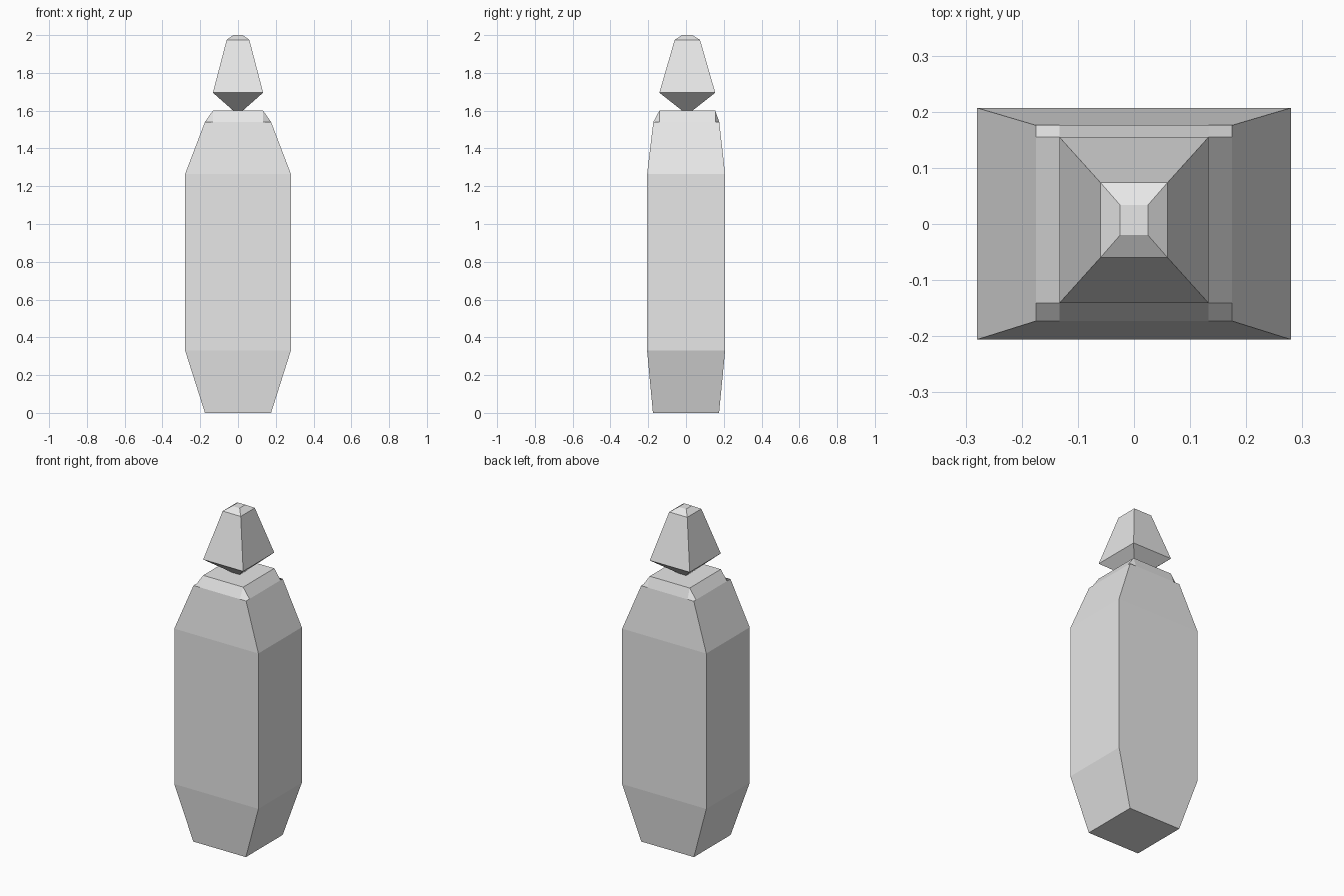
import bpy
import bmesh

cube = bpy.data.objects.get("Cube")
if cube:
    bpy.data.objects.remove(cube, do_unlink=True)

grey = bpy.data.materials.new("plain grey")
grey.use_nodes = True
colour = (0.8, 0.8, 0.8, 1)
grey.diffuse_color = colour
grey.node_tree.nodes["Principled BSDF"].inputs["Base Color"].default_value = colour


def corners(section):
    """Four corners, counter-clockwise, of a section (half width, front, back, height)."""
    hx, front, back, z = section
    return [(-hx, front, z), (hx, front, z), (hx, back, z), (-hx, back, z)]


def loft(bm, sections):
    """Stack rectangular sections with flat walls; return the vertex rings."""
    rings = [[bm.verts.new(p) for p in corners(s)] for s in sections]
    for low, high in zip(rings, rings[1:]):
        for i in range(4):
            j = (i + 1) % 4
            bm.faces.new((low[i], low[j], high[j], high[i]))
    bm.faces.new(rings[0][::-1])
    return rings


def finish(bm, name):
    bm.normal_update()
    mesh = bpy.data.meshes.new(name)
    bm.to_mesh(mesh)
    bm.free()
    mesh.materials.append(grey)
    bpy.context.collection.objects.link(bpy.data.objects.new(name, mesh))


# Body: tapered foot, straight trunk, sloping shoulders
bm = bmesh.new()
trunk_top = loft(bm, [(0.175, -0.175, 0.175, 0),
                      (0.28, -0.206, 0.207, 0.33),
                      (0.28, -0.206, 0.207, 1.265)])[-1]
rim = [bm.verts.new(p) for p in corners((0.175, -0.173, 0.176, 1.54))]
deck = [bm.verts.new(p) for p in corners((0.133, -0.141, 0.155, 1.6))]

# Rim points either side of each corner, where the notch starts and ends
before, after = [], []
for i, (r, d) in enumerate(zip(rim, deck)):
    on_side = bm.verts.new((r.co.x, d.co.y, r.co.z))
    on_front = bm.verts.new((d.co.x, r.co.y, r.co.z))
    pair = (on_side, on_front) if i % 2 == 0 else (on_front, on_side)
    before.append(pair[0])
    after.append(pair[1])

# Shoulder walls, chamfers and notched corners
for i in range(4):
    j = (i + 1) % 4
    bm.faces.new((trunk_top[i], trunk_top[j], rim[j], before[j], after[i], rim[i]))
    bm.faces.new((after[i], before[j], deck[j], deck[i]))
    bm.faces.new((before[i], rim[i], after[i], deck[i]))
bm.faces.new(deck)
finish(bm, "body")

# Head: pointed underside, tapered sides and a small chamfered cap
bm = bmesh.new()
head = loft(bm, [(0.025, -0.02, 0.034, 1.6),
                 (0.133, -0.141, 0.155, 1.695),
                 (0.06, -0.06, 0.074, 1.975),
                 (0.025, -0.02, 0.034, 2)])
bm.faces.new(head[-1])
finish(bm, "head")
